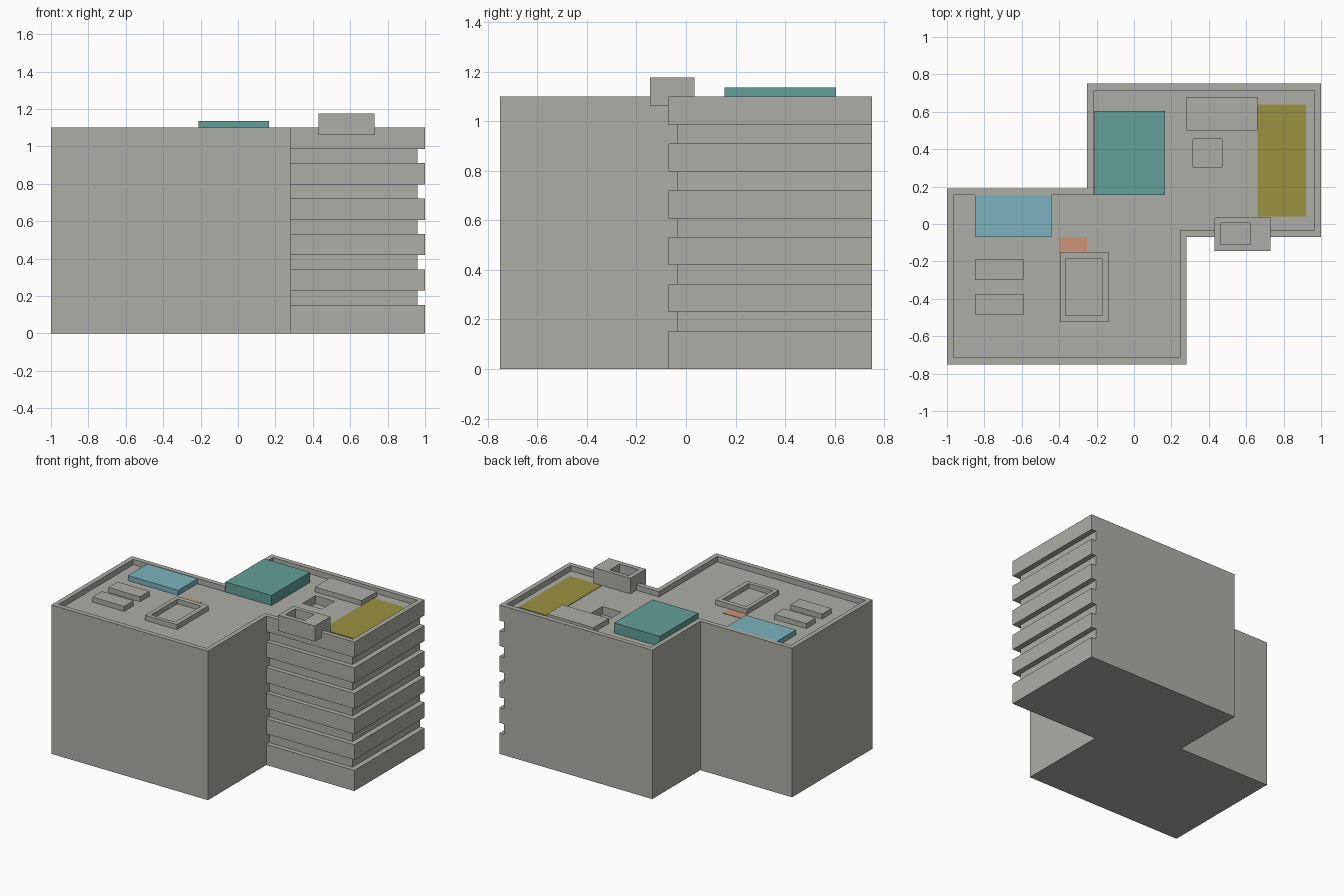
import bpy, bmesh

if "Cube" in bpy.data.objects:
    bpy.data.objects.remove(bpy.data.objects["Cube"])


def material(name, rgb):
    m = bpy.data.materials.new(name)
    m.diffuse_color = (*rgb, 1)
    m.use_nodes = True
    m.node_tree.nodes["Principled BSDF"].inputs["Base Color"].default_value = m.diffuse_color
    return m


CONCRETE = material("concrete grey", (0.42, 0.42, 0.39))
TEAL = material("teal", (0.125, 0.35, 0.32))
BLUE = material("light blue", (0.20, 0.45, 0.51))
OLIVE = material("olive", (0.33, 0.285, 0.05))
ORANGE = material("orange", (0.62, 0.29, 0.18))


def loft(name, rings, mat):
    """Skin a stack of (outline, z) rings, sharing coincident corners, and cap both ends."""
    bm = bmesh.new()
    cache = {}

    def vert(p, z):
        key = (round(p[0], 4), round(p[1], 4), round(z, 4))
        if key not in cache:
            cache[key] = bm.verts.new(key)
        return cache[key]

    loops = [[vert(p, z) for p in outline] for outline, z in rings]
    for low, high in zip(loops, loops[1:]):
        n = len(low)
        for i in range(n):
            j = (i + 1) % n
            corners = list(dict.fromkeys((low[i], low[j], high[j], high[i])))
            if len(corners) > 2:
                bm.faces.new(corners)
    bm.faces.new(loops[0][::-1])
    bm.faces.new(loops[-1])
    bmesh.ops.recalc_face_normals(bm, faces=bm.faces)
    mesh = bpy.data.meshes.new(name)
    bm.to_mesh(mesh)
    bm.free()
    mesh.materials.append(mat)
    obj = bpy.data.objects.new(name, mesh)
    bpy.context.collection.objects.link(obj)
    return obj


def rect(x0, x1, y0, y1):
    return [(x0, y0), (x1, y0), (x1, y1), (x0, y1)]


def box(name, x0, x1, y0, y1, z0, z1, mat=CONCRETE):
    return loft(name, [(rect(x0, x1, y0, y1), z0), (rect(x0, x1, y0, y1), z1)], mat)


def tray(name, outer, inner, z0, z1, floor):
    """Box with a sunken opening in its top."""
    return loft(name, [(rect(*outer), z0), (rect(*outer), z1),
                       (rect(*inner), z1), (rect(*inner), floor)], CONCRETE)


def footprint(d=0.0):
    """Two overlapping blocks, inset by d."""
    return [(-1 + d, -0.75 + d), (0.28 - d, -0.75 + d), (0.28 - d, -0.07 + d),
            (1 - d, -0.07 + d), (1 - d, 0.75 - d), (-0.25 + d, 0.75 - d),
            (-0.25 + d, 0.19 - d), (-1 + d, 0.19 - d)]


ROOF, TOP = 1.06, 1.10

# Main body: five window bands cut into the right wing, then parapet and roof
full = footprint()
banded = list(full)
banded[2:5] = [(0.28, -0.035), (0.96, -0.035), (0.96, 0.75)]
rings = [(full, 0)]
for i in range(5):
    low, high = 0.152 + 0.1895 * i, 0.23 + 0.1888 * i
    rings += [(full, low), (banded, low), (banded, high), (full, high)]
rings += [(full, TOP), (footprint(0.035), TOP), (footprint(0.035), ROOF)]
body = loft("building_body", rings, CONCRETE)

# Square light well sunk into the roof
cutter = box("light_well_cutter", 0.315, 0.47, 0.305, 0.455, 1.0, 1.3)
cutter.hide_render = True
mod = body.modifiers.new("light_well", "BOOLEAN")
mod.operation = "DIFFERENCE"
mod.solver = "EXACT"
mod.object = cutter
bpy.context.view_layer.objects.active = body
bpy.ops.object.modifier_apply(modifier=mod.name)
bpy.data.objects.remove(cutter)

# Raised coloured roof blocks
box("teal_roof_block", -0.21, 0.165, 0.155, 0.605, ROOF, 1.135, TEAL)
box("blue_roof_block", -0.85, -0.44, -0.07, 0.155, ROOF, 1.097, BLUE)

# Flat painted roof areas
box("olive_roof_patch", 0.66, 0.92, 0.04, 0.64, ROOF, ROOF + 0.003, OLIVE)
box("orange_roof_patch", -0.40, -0.25, -0.145, -0.07, ROOF, ROOF + 0.003, ORANGE)

# Grey roof units
for i, y in enumerate((-0.30, -0.485)):
    box(f"roof_vent_{i + 1}", -0.85, -0.59, y, y + 0.11, ROOF, 1.097)
box("roof_plant_unit", 0.28, 0.66, 0.50, 0.68, ROOF, 1.097)
tray("skylight_frame", (-0.395, -0.135, -0.52, -0.15),
     (-0.365, -0.17, -0.49, -0.185), ROOF, 1.097, ROOF + 0.002)

# Open box overhanging the front parapet
tray("overhanging_shaft", (0.43, 0.73, -0.145, 0.035),
     (0.465, 0.62, -0.11, 0.005), ROOF, 1.175, 1.11)
